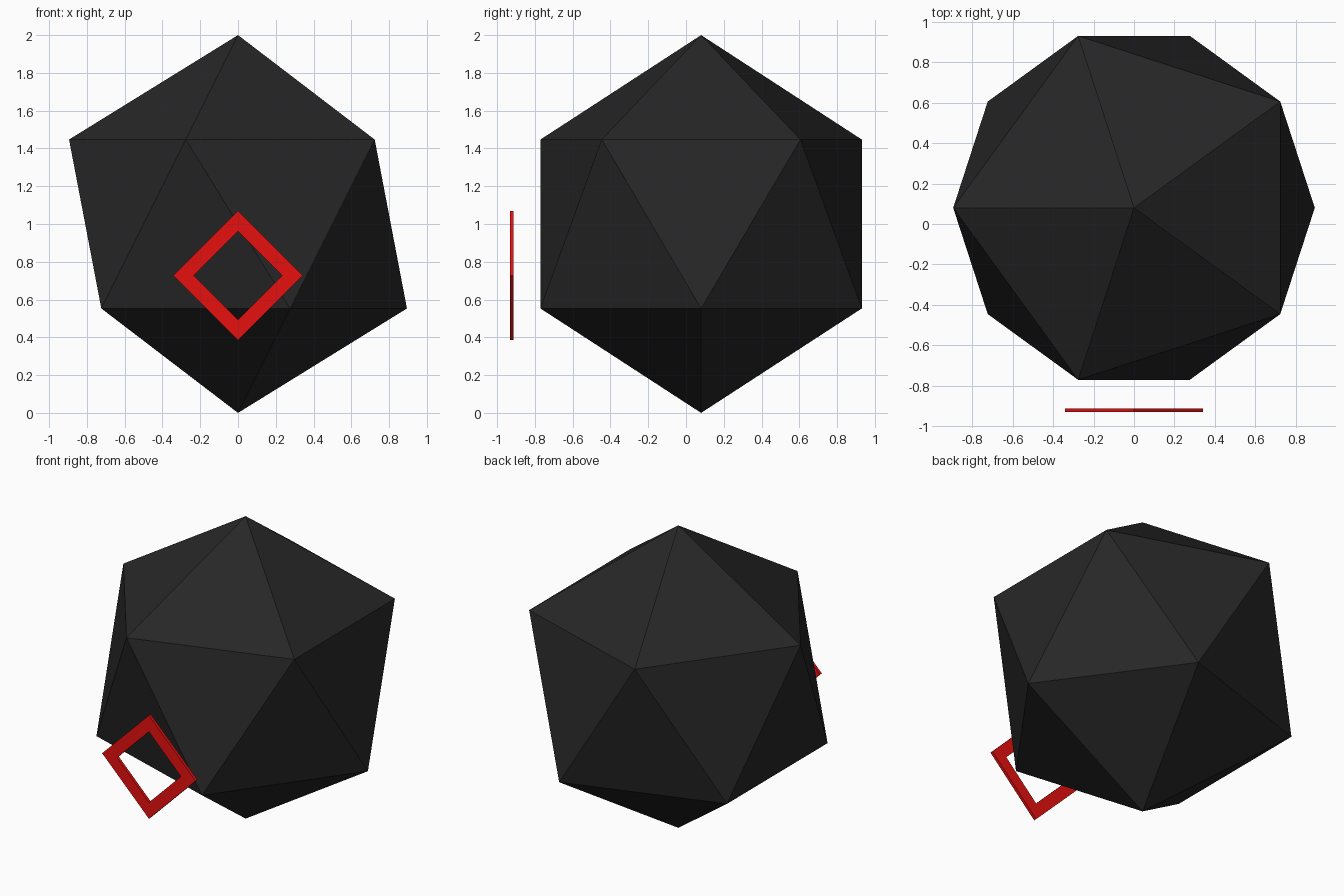
import bpy, bmesh, math
from mathutils import Matrix

if "Cube" in bpy.data.objects:
    bpy.data.objects.remove(bpy.data.objects["Cube"])


def material(name, rgb):
    m = bpy.data.materials.new(name)
    m.diffuse_color = (*rgb, 1)
    m.use_nodes = True
    m.node_tree.nodes["Principled BSDF"].inputs["Base Color"].default_value = m.diffuse_color
    return m


def add_object(name, bm, mat):
    mesh = bpy.data.meshes.new(name)
    bmesh.ops.recalc_face_normals(bm, faces=bm.faces)
    bm.to_mesh(mesh)
    bm.free()
    mesh.materials.append(mat)
    ob = bpy.data.objects.new(name, mesh)
    bpy.context.collection.objects.link(ob)
    return ob


black = material("near_black", (0.02, 0.02, 0.02))
red = material("bright_red", (0.8, 0.005, 0.005))

# Twenty-sided body, one vertex up and one down
bm = bmesh.new()
turn = Matrix.Translation((0, 0.08, 1)) @ Matrix.Rotation(math.pi, 4, 'Z')
bmesh.ops.create_icosphere(bm, subdivisions=1, radius=1, matrix=turn)
add_object("faceted_body", bm, black)

# Flat diamond frame floating in front: rectangular section swept round four corners
OUTER, INNER, FRONT, BACK, MID_Z = 0.342, 0.234, -0.931, -0.912, 0.727
section = [(OUTER, FRONT), (OUTER, BACK), (INNER, BACK), (INNER, FRONT)]
bm = bmesh.new()
rings = []
for i in range(4):
    a = i * math.pi / 2
    rings.append([bm.verts.new((r * math.cos(a), y, MID_Z + r * math.sin(a)))
                  for r, y in section])
for i in range(4):
    p, q = rings[i], rings[(i + 1) % 4]
    for j in range(4):
        k = (j + 1) % 4
        bm.faces.new((p[j], p[k], q[k], q[j]))
add_object("diamond_frame", bm, red)
